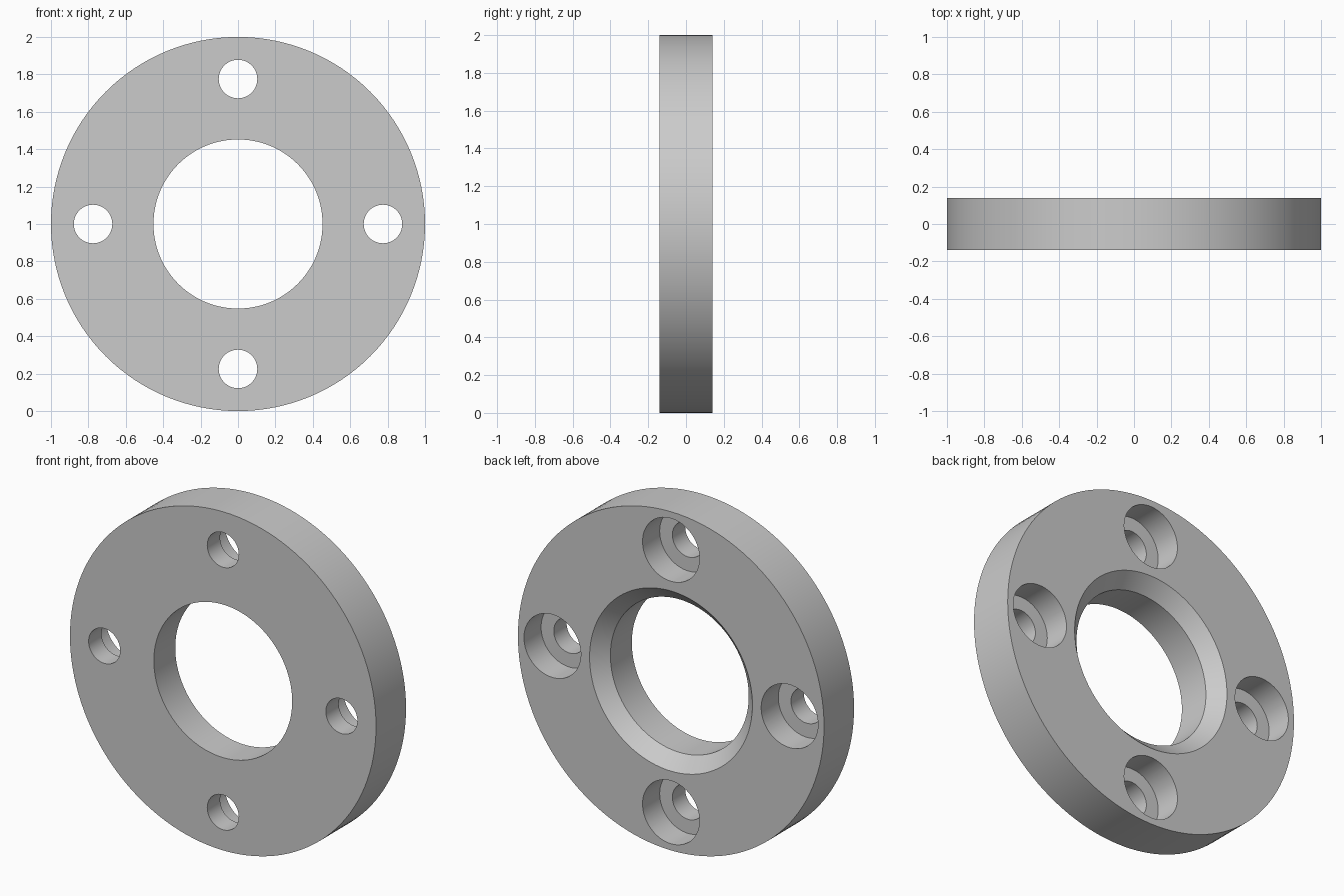
import bpy, bmesh, math
from mathutils import Matrix, Vector

cube = bpy.data.objects.get("Cube")
if cube:
    bpy.data.objects.remove(cube, do_unlink=True)

HALF = 0.14            # half thickness of the plate
CENTRE = Vector((0, 0, 1))
BOLT_CIRCLE = 0.775

grey = bpy.data.materials.new("light grey metal")
grey.use_nodes = True
grey.diffuse_color = (0.6, 0.6, 0.6, 1)
grey.node_tree.nodes["Principled BSDF"].inputs["Base Color"].default_value = (0.6, 0.6, 0.6, 1)


def lathe(name, profile, steps, centres, closed):
    """Turn a (radius, y) profile around the y axis at each centre."""
    bm = bmesh.new()
    for c in centres:
        verts = [bm.verts.new(c + Vector((r, y, 0))) for r, y in profile]
        edges = [bm.edges.new(pair) for pair in zip(verts, verts[1:])]
        if closed:
            edges.append(bm.edges.new((verts[-1], verts[0])))
        bmesh.ops.spin(bm, geom=verts + edges, cent=c, axis=(0, 1, 0),
                       angle=math.tau, steps=steps, use_duplicate=False)
    bmesh.ops.remove_doubles(bm, verts=bm.verts, dist=0.0001)
    bmesh.ops.recalc_face_normals(bm, faces=bm.faces)
    mesh = bpy.data.meshes.new(name)
    bm.to_mesh(mesh)
    bm.free()
    mesh.materials.append(grey)
    obj = bpy.data.objects.new(name, mesh)
    bpy.context.collection.objects.link(obj)
    return obj


# Flange ring with a chamfered bore on the back
flange = lathe("flange_plate",
               [(1, -HALF), (1, HALF), (0.532, HALF), (0.452, HALF - 0.08), (0.452, -HALF)],
               128, [CENTRE], True)

# Four counterbored bolt holes, wide end at the back
spots = [CENTRE + Matrix.Rotation(i * math.pi / 2, 3, 'Y') @ Vector((BOLT_CIRCLE, 0, 0))
         for i in range(4)]
floor = HALF - 0.16
cutter = lathe("bolt_hole_cutter",
               [(0, -0.3), (0.103, -0.3), (0.103, floor), (0.186, floor), (0.186, 0.3), (0, 0.3)],
               64, spots, False)
cutter.hide_render = True

holes = flange.modifiers.new("bolt holes", 'BOOLEAN')
holes.operation = 'DIFFERENCE'
holes.solver = 'EXACT'
holes.object = cutter

bpy.ops.object.select_all(action='DESELECT')
flange.select_set(True)
bpy.context.view_layer.objects.active = flange
bpy.ops.object.modifier_apply(modifier=holes.name)
bpy.data.objects.remove(cutter, do_unlink=True)
bpy.ops.object.shade_smooth_by_angle(angle=math.radians(30))
